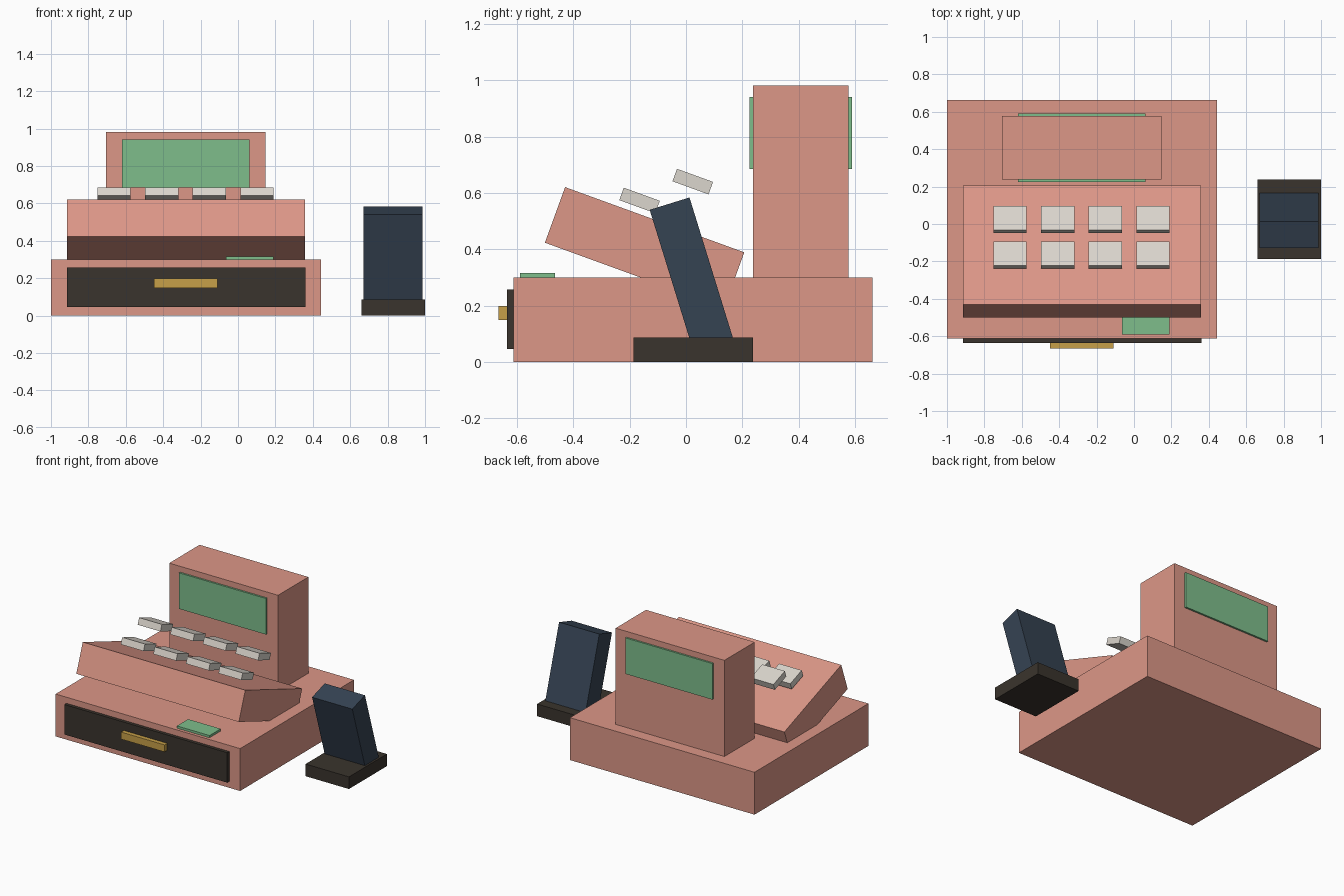
import bpy
import math

cube = bpy.data.objects.get("Cube")
if cube:
    bpy.data.objects.remove(cube, do_unlink=True)


def material(name, r, g, b):
    m = bpy.data.materials.new(name)
    m.use_nodes = True
    m.diffuse_color = (r, g, b, 1)
    m.node_tree.nodes["Principled BSDF"].inputs["Base Color"].default_value = (r, g, b, 1)
    return m


salmon = material("salmon_body", 0.72, 0.31, 0.245)
green = material("screen_green", 0.21, 0.51, 0.26)
dark = material("dark_brown", 0.042, 0.034, 0.026)
navy = material("navy_plastic", 0.036, 0.056, 0.086)
gold = material("brass", 0.57, 0.35, 0.065)
cream = material("key_cream", 0.71, 0.67, 0.61)


def box(name, centre, size, mat, tilt=0):
    """Flat-sided box, tilted about the x axis in degrees."""
    bpy.ops.mesh.primitive_cube_add(size=1, location=centre,
                                    rotation=(math.radians(tilt), 0, 0))
    ob = bpy.context.object
    ob.name = name
    ob.scale = size
    bpy.ops.object.transform_apply(location=False, rotation=False, scale=True)
    ob.data.materials.append(mat)
    return ob


def span(name, x, y, z, mat):
    """Upright box given by its extents on each axis."""
    ranges = (x, y, z)
    return box(name, [(a + b) / 2 for a, b in ranges], [b - a for a, b in ranges], mat)


# Register body with cash drawer
span("register_base", (-1, 0.445), (-0.612, 0.662), (0, 0.3), salmon)
span("drawer_front", (-0.915, 0.36), (-0.635, -0.61), (0.045, 0.257), dark)
span("drawer_handle", (-0.45, -0.11), (-0.665, -0.634), (0.148, 0.198), gold)
span("receipt_pad", (-0.065, 0.19), (-0.59, -0.465), (0.298, 0.316), green)

# Display tower with a screen on each side
span("display_tower", (-0.705, 0.147), (0.238, 0.577), (0.29, 0.981), salmon)
for name, y in (("front_screen", (0.225, 0.24)), ("back_screen", (0.575, 0.59))):
    span(name, (-0.62, 0.062), y, (0.685, 0.94), green)

# Sloped keyboard and its two rows of keys
SLOPE = -20
box("keyboard_housing", (-0.279, -0.147, 0.406), (1.273, 0.677, 0.21), salmon, SLOPE)
for row, (y, z) in enumerate(((-0.165, 0.573), (0.024, 0.64))):
    for col in range(4):
        box(f"key_{row + 1}_{col + 1}", (-0.663 + col * 0.255, y, z),
            (0.178, 0.136, 0.047), cream, SLOPE)

# Separate card terminal leaning back on its stand
span("terminal_stand", (0.66, 1), (-0.187, 0.237), (0, 0.086), dark)
box("terminal_body", (0.828, 0.023, 0.299), (0.315, 0.148, 0.55), navy, 17.2)
